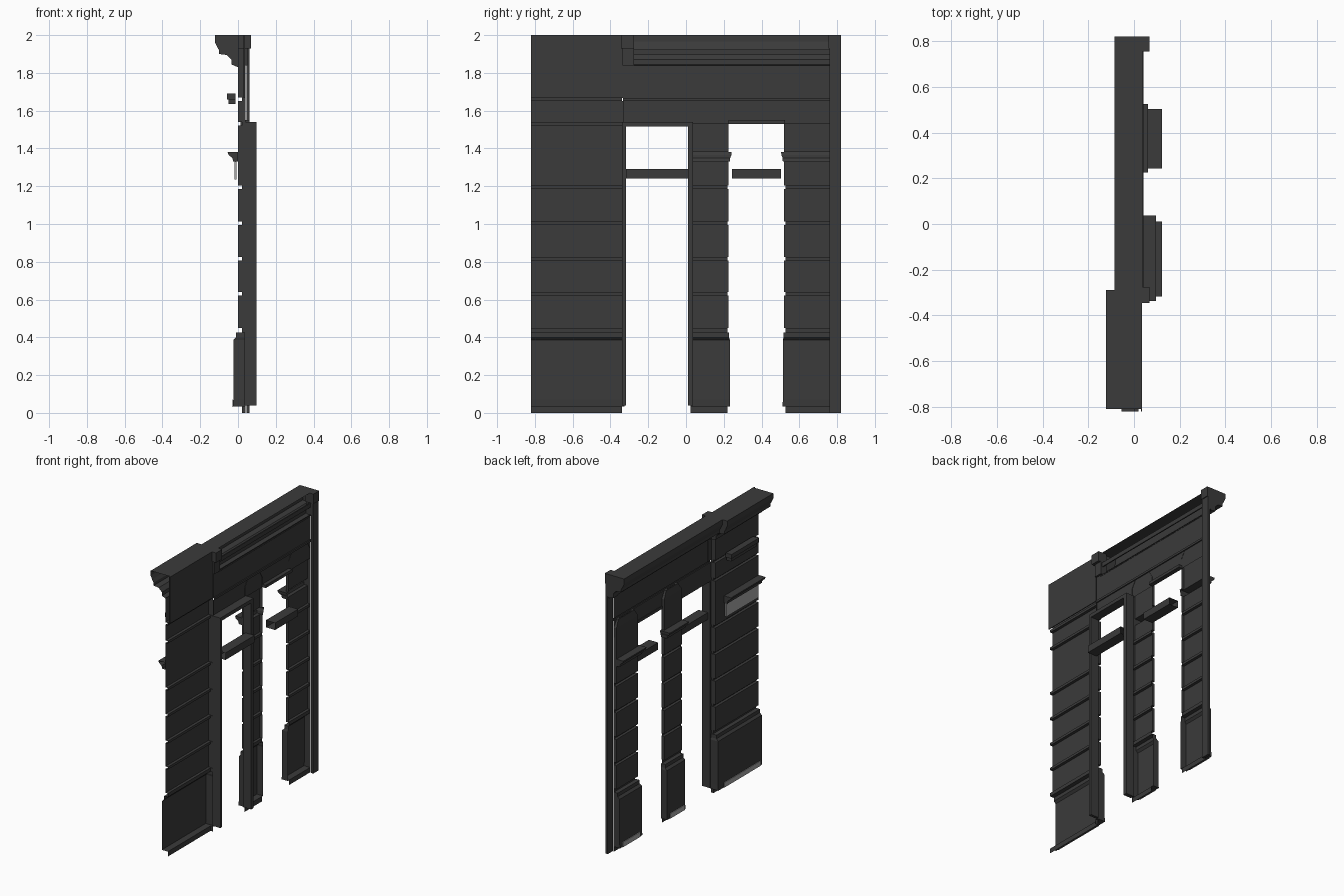
import bpy
import bmesh

cube = bpy.data.objects.get("Cube")
if cube:
    bpy.data.objects.remove(cube)


def material(name, value):
    mat = bpy.data.materials.new(name)
    mat.use_nodes = True
    colour = (value, value, value, 1)
    mat.diffuse_color = colour
    mat.node_tree.nodes["Principled BSDF"].inputs["Base Color"].default_value = colour
    return mat


STONE = material("dark_stone", 0.043)
PALE = material("pale_stone", 0.4)


def finish(name, bm, mat):
    mesh = bpy.data.meshes.new(name)
    bm.to_mesh(mesh)
    bm.free()
    mesh.materials.append(mat)
    obj = bpy.data.objects.new(name, mesh)
    bpy.context.collection.objects.link(obj)
    return obj


def box(name, x, y, z, mat=STONE):
    bm = bmesh.new()
    bmesh.ops.create_cube(bm, size=1)
    for v in bm.verts:
        v.co = [lo + (c + 0.5) * (hi - lo) for c, (lo, hi) in zip(v.co, (x, y, z))]
    return finish(name, bm, mat)


def loft(name, rows, cap_end=False):
    """Open shell through rows of points, facing the street side (-x)."""
    bm = bmesh.new()
    rows = [[bm.verts.new(p) for p in row] for row in rows]
    for a, b in zip(rows, rows[1:]):
        for i in range(len(a) - 1):
            bm.faces.new((a[i], b[i], b[i + 1], a[i + 1]))
    if cap_end:
        bm.faces.new([row[-1] for row in rows])
    return finish(name, bm, STONE)


def pier(name, y0, y1, face, back, levels, side0=0.3, side1=0.3, open_start=False):
    """Shell whose face and side returns step in or out at each level."""
    rows = []
    for z, d in levels:
        x, a, b = face + d, y0 + d * side0, y1 - d * side1
        row = [(back, a, z), (x, a, z), (x, b, z), (back, b, z)]
        rows.append(row[1:] if open_start else row)
    return loft(name, rows)


def run(name, y0, y1, face, profile, cap_end=False):
    """Moulding profile of (x, z) swept along the wall."""
    return loft(name, [[(face + x, y0, z), (face + x, y1, z)] for x, z in profile], cap_end)


def grooves(heights, depth=0.02, half=0.009):
    out = []
    for z in heights:
        out += [(z - half, 0), (z - half, depth), (z + half, depth), (z + half, 0)]
    return out


# Vertical rhythm shared by all piers: foot, plinth, rusticated blocks, impost
plinth = [(0, 0.02), (0.035, 0.02), (0.035, -0.028), (0.07, -0.025), (0.385, -0.025),
          (0.4, -0.01), (0.425, -0.01), (0.425, 0.02), (0.45, 0.02), (0.45, 0)]
blocks = grooves([0.63, 0.815, 1.005, 1.195])
impost = [(1.33, 0), (1.33, -0.025), (1.35, -0.03), (1.365, -0.05), (1.38, -0.055), (1.38, 0)]

# Wide pier, open at its outer end, with its own shorter impost
pier("wide_pier", -0.82, -0.333, 0, 0.04,
     plinth + blocks + grooves([1.53, 1.66]) + [(1.84, 0)], 0, 0.3, True)
run("wide_impost", -0.82, -0.43, 0, [(d, z) for z, d in impost], True)

# Narrow piers, set back a little, each with a sloping-shouldered head
SETBACK = 0.014
for name, y0, y1, side0, side1 in (("middle_pier", 0.025, 0.225, 0, 0.3),
                                   ("end_pier", 0.52, 0.765, 0.3, 0)):
    pier(name, y0, y1, SETBACK, 0.036, plinth + blocks + impost + [(1.53, 0)], side0, side1)
    pier(name + "_head", y0, y1, SETBACK, 0.036,
         [(1.53, 0), (1.6, 0), (1.65, 0.008), (1.65, 0.014)], 4, 4)

# Wall over the openings
FACE = 0.038
run("upper_wall", -0.333, 0.77, 0.034,
    [(0, 1.53), (0, 1.65), (0.008, 1.65), (0.008, 1.665), (0, 1.665), (0, 1.84)])
box("narrow_lintel", (0.03, 0.062), (0.225, 0.525), (1.53, 1.55))

# Cornice, which breaks forward over the wide pier
cornice = [(0, 1.83), (-0.012, 1.835), (-0.035, 1.845), (-0.035, 1.87), (-0.06, 1.895),
           (-0.1, 1.9), (-0.1, 1.92), (-0.112, 1.94), (-0.123, 1.965), (-0.123, 2)]
run("cornice_over_wide_pier", -0.81, -0.29, 0, cornice + [(0.035, 2)], True)
run("cornice", -0.29, 0.82, FACE, cornice + [(0, 2)], True)
box("wide_cornice_back", (0.03, 0.036), (-0.82, -0.29), (1.668, 2))
box("cornice_band", (0.03, FACE), (-0.33, 0.77), (1.895, 1.925))

# End post and the stepped brackets behind the cornice
box("end_post", (0.045, 0.062), (0.76, 0.82), (0, 2))
for name, y0, y1 in (("inner_bracket", -0.345, -0.275), ("end_bracket", 0.755, 0.82)):
    box(name + "_lower", (0.0, 0.05), (y0 + 0.01, y1), (1.84, 1.93))
    box(name + "_upper", (0.0, 0.068), (y0, y1), (1.93, 2))

# Reveal lining the wider opening
for name, y0, y1 in (("left_reveal", -0.338, -0.318), ("right_reveal", 0.01, 0.038)):
    box(name, (0.034, 0.097), (y0, y1), (0.04, 1.54))
box("reveal_head", (0.034, 0.097), (-0.338, 0.038), (1.515, 1.54))

# Transom bars, open at the ends
bar = [(0.05, 1.24), (0.05, 1.29), (0.123, 1.29), (0.123, 1.24), (0.05, 1.24)]
run("wide_transom", -0.318, 0.012, 0, bar)
run("narrow_transom", 0.243, 0.503, 0, bar)

# Ledge and pale panel on the wide pier
box("small_ledge", (-0.058, -0.012), (-0.74, -0.43), (1.66, 1.69))
box("small_ledge_bed", (-0.05, -0.012), (-0.73, -0.44), (1.635, 1.66))
box("pale_panel", (-0.018, -0.009), (-0.79, -0.43), (1.235, 1.33), PALE)

# Pale worn strips at the foot of each plinth
for name, y0, y1, face in (("wide", -0.8, -0.39, 0), ("middle", 0.04, 0.2, SETBACK),
                           ("end", 0.54, 0.74, SETBACK)):
    box(name + "_plinth_strip", (face - 0.033, face - 0.0285), (y0, y1), (0.035, 0.07), PALE)
